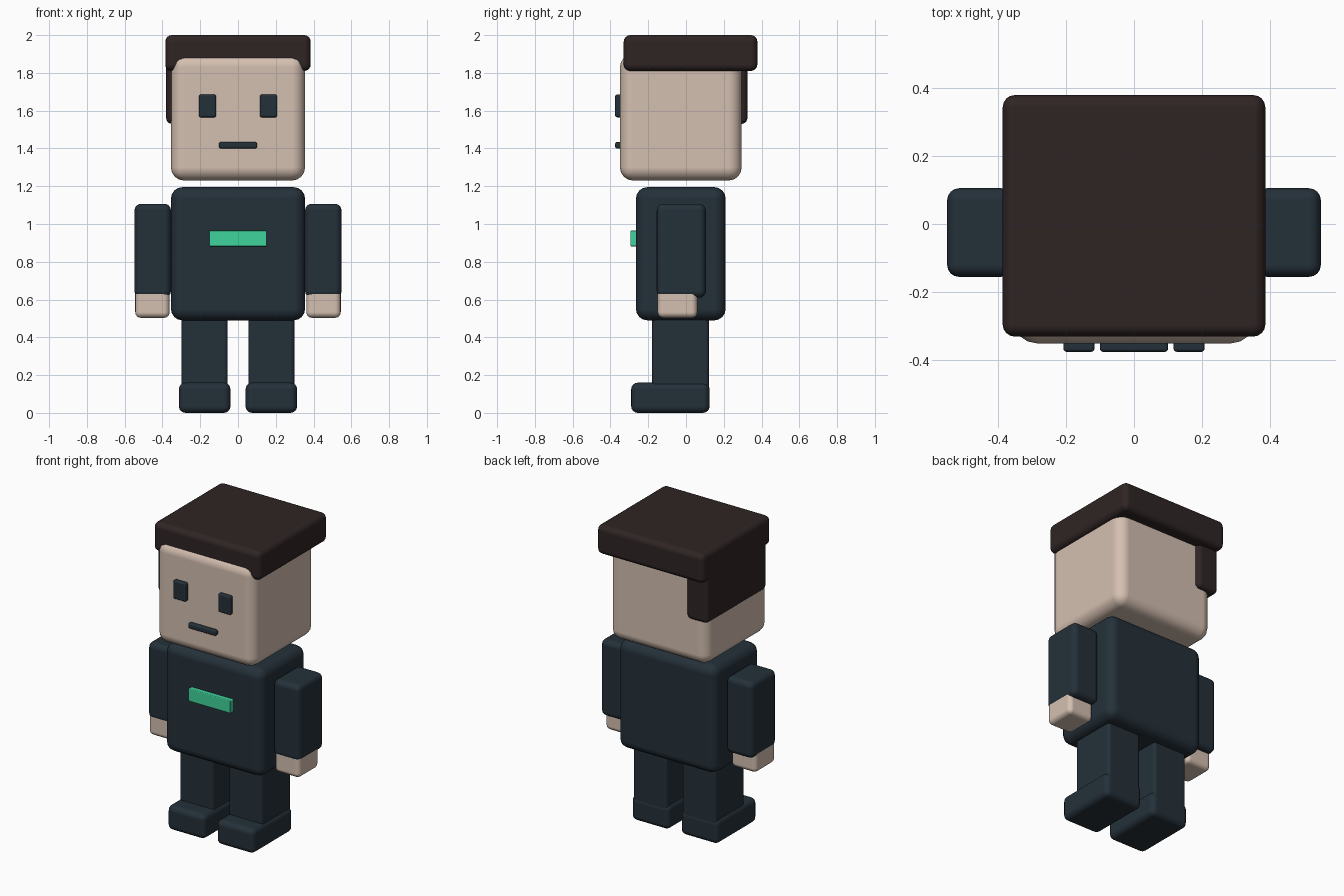
import bpy
import math

default_cube = bpy.data.objects.get("Cube")
if default_cube:
    bpy.data.objects.remove(default_cube, do_unlink=True)


def linear(channel):
    c = channel / 255
    return c / 12.92 if c <= 0.04045 else ((c + 0.055) / 1.055) ** 2.4


def make_material(name, red, green, blue):
    colour = (linear(red), linear(green), linear(blue), 1)
    mat = bpy.data.materials.new(name)
    mat.use_nodes = True
    mat.diffuse_color = colour
    shader = mat.node_tree.nodes["Principled BSDF"]
    shader.inputs["Base Color"].default_value = colour
    shader.inputs["Roughness"].default_value = 0.8
    return mat


skin = make_material("warm skin", 212, 191, 176)
navy = make_material("dark navy", 36, 48, 57)
brown = make_material("dark brown hair", 47, 36, 36)
mint = make_material("mint green", 63, 211, 156)


def rounded_box(name, x, y, z, radius, mat):
    """Box between the given (min, max) ranges, with rounded edges."""
    ranges = (x, y, z)
    centre = [(low + high) / 2 for low, high in ranges]
    bpy.ops.mesh.primitive_cube_add(size=1, location=centre)
    obj = bpy.context.object
    obj.name = name
    obj.scale = [high - low for low, high in ranges]
    bpy.ops.object.transform_apply(location=False, rotation=False, scale=True)
    obj.data.materials.append(mat)
    bpy.ops.object.shade_smooth_by_angle(angle=math.radians(40))
    bevel = obj.modifiers.new("rounded edges", "BEVEL")
    bevel.width = radius
    bevel.segments = 4
    bevel.harden_normals = True
    return obj


def pair(name, x, y, z, radius, mat):
    """The same box on the model's left (+x) and right (-x)."""
    rounded_box("left_" + name, x, y, z, radius, mat)
    rounded_box("right_" + name, (-x[1], -x[0]), y, z, radius, mat)


# Head and face
rounded_box("head", (-0.355, 0.355), (-0.35, 0.295), (1.23, 1.9), 0.07, skin)
pair("eye", (0.116, 0.207), (-0.375, -0.33), (1.565, 1.685), 0.01, navy)
rounded_box("mouth", (-0.1, 0.1), (-0.375, -0.33), (1.4, 1.435), 0.01, navy)

# Hair: flat top and one long side
rounded_box("hair_top", (-0.385, 0.385), (-0.33, 0.378), (1.81, 2), 0.035, brown)
rounded_box("hair_side", (-0.38, -0.225), (-0.295, 0.325), (1.53, 1.9), 0.03, brown)

# Torso and chest badge
rounded_box("torso", (-0.355, 0.355), (-0.265, 0.21), (0.49, 1.195), 0.06, navy)
rounded_box("chest_badge", (-0.152, 0.152), (-0.295, -0.25), (0.882, 0.965), 0.005, mint)

# Arms and hands
pair("arm", (0.355, 0.548), (-0.155, 0.105), (0.61, 1.107), 0.035, navy)
pair("hand", (0.362, 0.544), (-0.15, 0.06), (0.503, 0.68), 0.03, skin)

# Legs and feet
pair("leg", (0.055, 0.298), (-0.18, 0.122), (0.04, 0.58), 0.02, navy)
pair("foot", (0.04, 0.313), (-0.29, 0.125), (0, 0.16), 0.035, navy)
